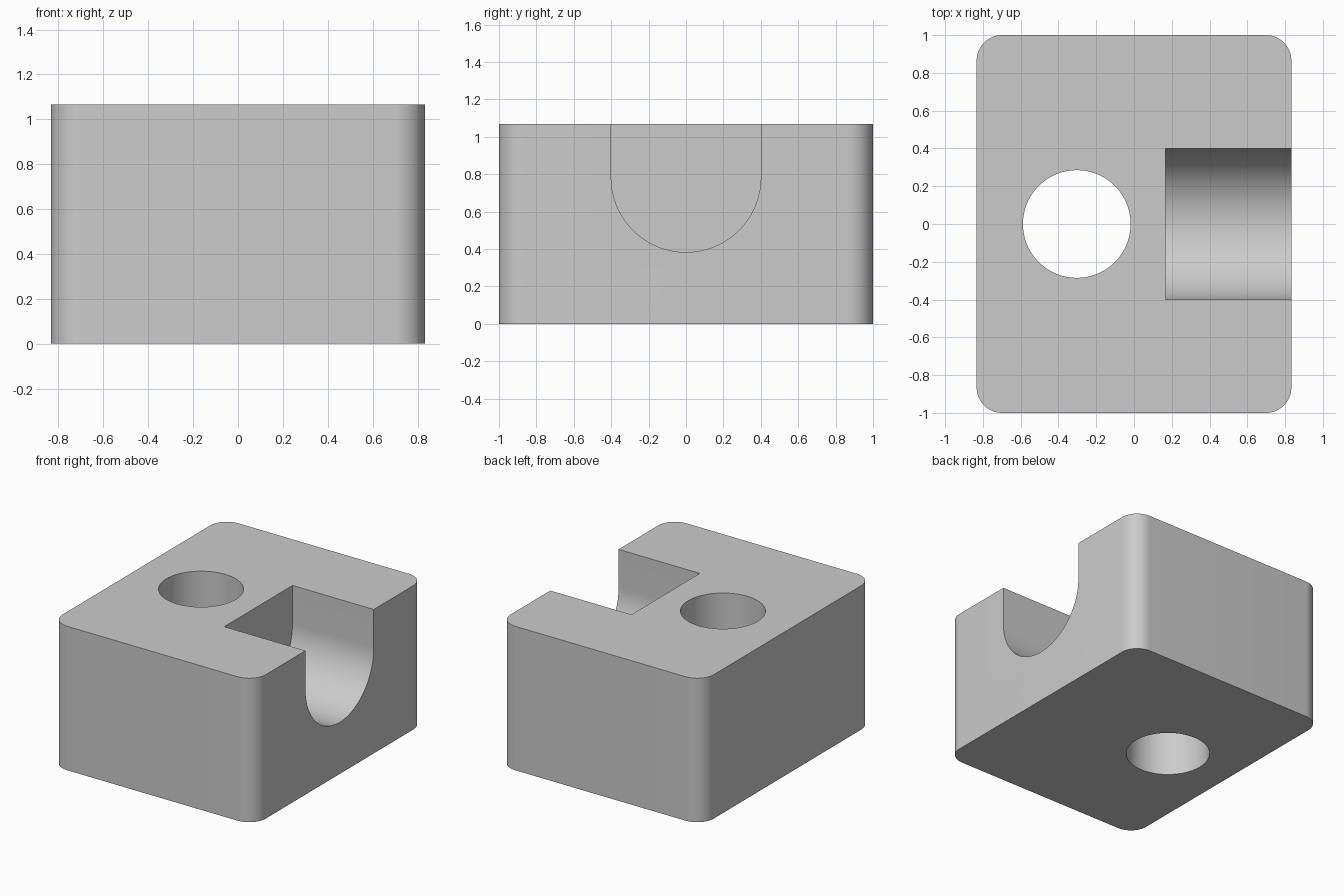
import bpy
import bmesh
from math import sin, cos, pi, radians
from mathutils import Vector

default = bpy.data.objects.get("Cube")
if default:
    bpy.data.objects.remove(default, do_unlink=True)

HALF_X, HALF_Y, HEIGHT = 0.833, 1.0, 1.067
CORNER = 0.135
HOLE_X, HOLE_R = -0.303, 0.285
SLOT_X, SLOT_R, SLOT_Z = 0.167, 0.4, 0.783

grey = bpy.data.materials.new("light grey")
grey.use_nodes = True
grey.diffuse_color = (0.6, 0.6, 0.6, 1)
grey.node_tree.nodes["Principled BSDF"].inputs["Base Color"].default_value = grey.diffuse_color


def arc(cx, cy, r, start, end, steps):
    """Points along a circular arc."""
    angles = [start + (end - start) * i / steps for i in range(steps + 1)]
    return [(cx + r * cos(a), cy + r * sin(a)) for a in angles]


def prism(name, points, direction):
    """Extrude a closed 3D outline along a direction."""
    bm = bmesh.new()
    face = bm.faces.new([bm.verts.new(p) for p in points])
    extruded = bmesh.ops.extrude_face_region(bm, geom=[face], use_keep_orig=True)
    moved = [v for v in extruded["geom"] if isinstance(v, bmesh.types.BMVert)]
    bmesh.ops.translate(bm, verts=moved, vec=Vector(direction))
    bmesh.ops.recalc_face_normals(bm, faces=bm.faces[:])
    mesh = bpy.data.meshes.new(name)
    bm.to_mesh(mesh)
    bm.free()
    mesh.materials.append(grey)
    obj = bpy.data.objects.new(name, mesh)
    bpy.context.collection.objects.link(obj)
    return obj


# Block with rounded upright corners
outline = []
for i, (sx, sy) in enumerate([(1, 1), (-1, 1), (-1, -1), (1, -1)]):
    outline += arc(sx * (HALF_X - CORNER), sy * (HALF_Y - CORNER), CORNER,
                   i * pi / 2, (i + 1) * pi / 2, 16)
block = prism("block", [(x, y, 0) for x, y in outline], (0, 0, HEIGHT))

# Round hole through the full height
circle = arc(HOLE_X, 0, HOLE_R, 0, 2 * pi, 96)[:-1]
hole = prism("hole_cutter", [(x, y, -0.2) for x, y in circle], (0, 0, HEIGHT + 0.4))

# Round-bottomed slot open at the top and on the left side
slot_outline = arc(0, SLOT_Z, SLOT_R, pi, 2 * pi, 64)
slot_outline += [(SLOT_R, HEIGHT + 0.2), (-SLOT_R, HEIGHT + 0.2)]
slot = prism("slot_cutter", [(SLOT_X, y, z) for y, z in slot_outline], (1, 0, 0))

# Cut both shapes out of the block
bpy.ops.object.select_all(action="DESELECT")
block.select_set(True)
bpy.context.view_layer.objects.active = block
for cutter in (hole, slot):
    cutter.hide_render = True
    cut = block.modifiers.new(cutter.name, "BOOLEAN")
    cut.operation = "DIFFERENCE"
    cut.solver = "EXACT"
    cut.object = cutter
    bpy.ops.object.modifier_apply(modifier=cut.name)
    bpy.data.objects.remove(cutter, do_unlink=True)

bpy.ops.object.shade_smooth_by_angle(angle=radians(30))
